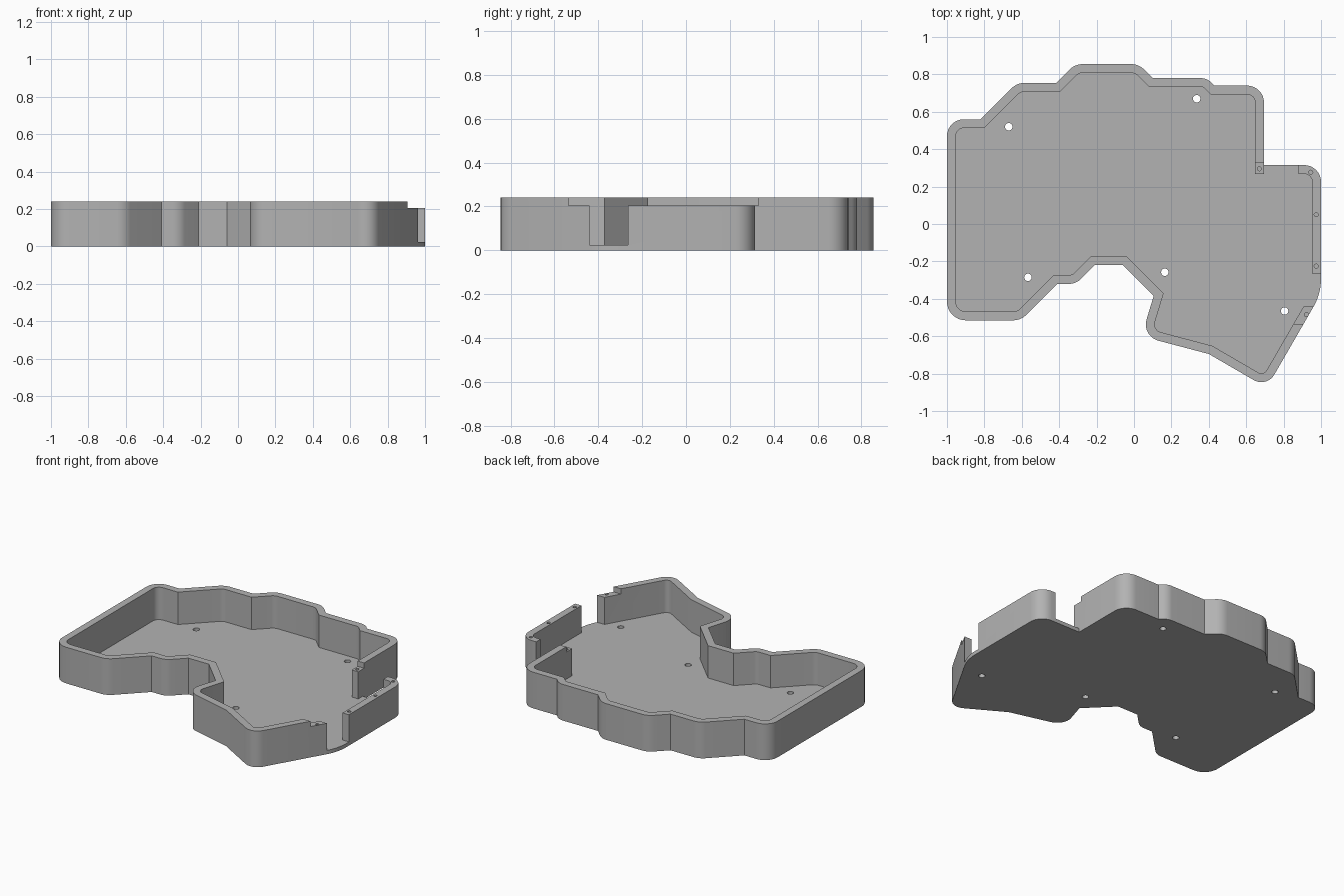
import bpy, bmesh, math
from mathutils import Vector

if "Cube" in bpy.data.objects:
    bpy.data.objects.remove(bpy.data.objects["Cube"])

HEIGHT, FLOOR, WALL, LEDGE = 0.24, 0.025, 0.047, 0.205

# Tray outline, counter-clockwise: x, y, corner radius
OUTLINE = [
    (-1, -0.515, 0.1), (-0.605, -0.515, 0.1), (-0.41, -0.32, 0), (-0.31, -0.32, 0.09),
    (-0.21, -0.22, 0), (-0.06, -0.22, 0), (0.105, -0.385, 0), (0.04, -0.6, 0.09),
    (0.4, -0.695, 0), (0.71, -0.875, 0.08), (1, -0.373, 0.3), (1, 0.315, 0.09),
    (0.695, 0.315, 0), (0.695, 0.74, 0.09), (0.43, 0.74, 0), (0.39, 0.78, 0.08),
    (0.1, 0.78, 0), (0.025, 0.855, 0.1), (-0.315, 0.855, 0.1), (-0.415, 0.755, 0),
    (-0.625, 0.755, 0.1), (-0.82, 0.56, 0), (-1, 0.56, 0.09),
]


def rounded(outline, inset=0.0, steps=8):
    """Inset the outline, then replace its corners by arcs."""
    pts = [Vector(c[:2]) for c in outline]
    count = len(pts)
    result = []
    for i, p in enumerate(pts):
        a = (p - pts[i - 1]).normalized()
        b = (pts[(i + 1) % count] - p).normalized()
        na, nb = Vector((-a.y, a.x)), Vector((-b.y, b.x))
        p = p + (na + nb) * inset / (1 + na.dot(nb))
        r = max(outline[i][2] - inset, 0)
        if r == 0:
            result.append(p)
            continue
        turn = math.atan2(a.cross(b), a.dot(b))
        center = p - a * r * math.tan(turn / 2) + na * r
        start = math.atan2(-na.y, -na.x)
        for k in range(steps + 1):
            t = start + turn * k / steps
            result.append(center + Vector((math.cos(t), math.sin(t))) * r)
    return result


def prism(name, points, z0, z1):
    """Extrude a flat outline between two heights."""
    bm = bmesh.new()
    face = bm.faces.new([bm.verts.new((p[0], p[1], z0)) for p in points])
    new = bmesh.ops.extrude_face_region(bm, geom=[face])["geom"]
    for v in new:
        if isinstance(v, bmesh.types.BMVert):
            v.co.z = z1
    bmesh.ops.recalc_face_normals(bm, faces=bm.faces)
    mesh = bpy.data.meshes.new(name)
    bm.to_mesh(mesh)
    bm.free()
    obj = bpy.data.objects.new(name, mesh)
    bpy.context.collection.objects.link(obj)
    return obj


def box(x0, x1, y0, y1):
    return [(x0, y0), (x1, y0), (x1, y1), (x0, y1)]


def circle(x, y, r, n=20):
    return [(x + r * math.cos(k * math.tau / n), y + r * math.sin(k * math.tau / n))
            for k in range(n)]


tray = prism("tray", rounded(OUTLINE), 0, HEIGHT)
bpy.ops.object.select_all(action="DESELECT")
tray.select_set(True)
bpy.context.view_layer.objects.active = tray


def cut(points, z0, z1):
    """Subtract a prism from the tray."""
    cutter = prism("cutter", points, z0, z1)
    cutter.hide_render = True
    mod = tray.modifiers.new("cut", "BOOLEAN")
    mod.operation = "DIFFERENCE"
    mod.solver = "EXACT"
    mod.object = cutter
    bpy.ops.object.modifier_apply(modifier=mod.name)
    bpy.data.objects.remove(cutter)


# Cavity and the two wall openings
cut(rounded(OUTLINE, WALL), FLOOR, 0.4)
cut(box(0.6951, 0.88, 0.25, 0.34), FLOOR, 0.4)
cut(box(0.88, 1.1, -0.44, -0.265), FLOOR, 0.4)

# Lowered wall tops beside the openings
cut(box(0.8, 1.1, -0.535, 0.4), LEDGE, 0.4)
cut(box(0.6, 0.75, 0.2, 0.33), LEDGE, 0.4)

# Screw holes in the lowered tops
for x, y in [(0.67, 0.295), (0.945, 0.277), (0.974, 0.05), (0.974, -0.225), (0.922, -0.485)]:
    cut(circle(x, y, 0.011, 12), 0.12, 0.4)

# Mounting holes through the floor
for x, y in [(-0.67, 0.52), (0.335, 0.67), (-0.567, -0.285), (0.165, -0.258), (0.805, -0.465)]:
    cut(circle(x, y, 0.02), -0.1, 0.1)

# Plain grey finish
grey = bpy.data.materials.new("plain_grey")
grey.use_nodes = True
grey.diffuse_color = (0.45, 0.45, 0.45, 1)
grey.node_tree.nodes["Principled BSDF"].inputs["Base Color"].default_value = (0.45, 0.45, 0.45, 1)
tray.data.materials.clear()
tray.data.materials.append(grey)
for poly in tray.data.polygons:
    poly.material_index = 0
bpy.ops.object.shade_smooth_by_angle(angle=math.radians(30))
